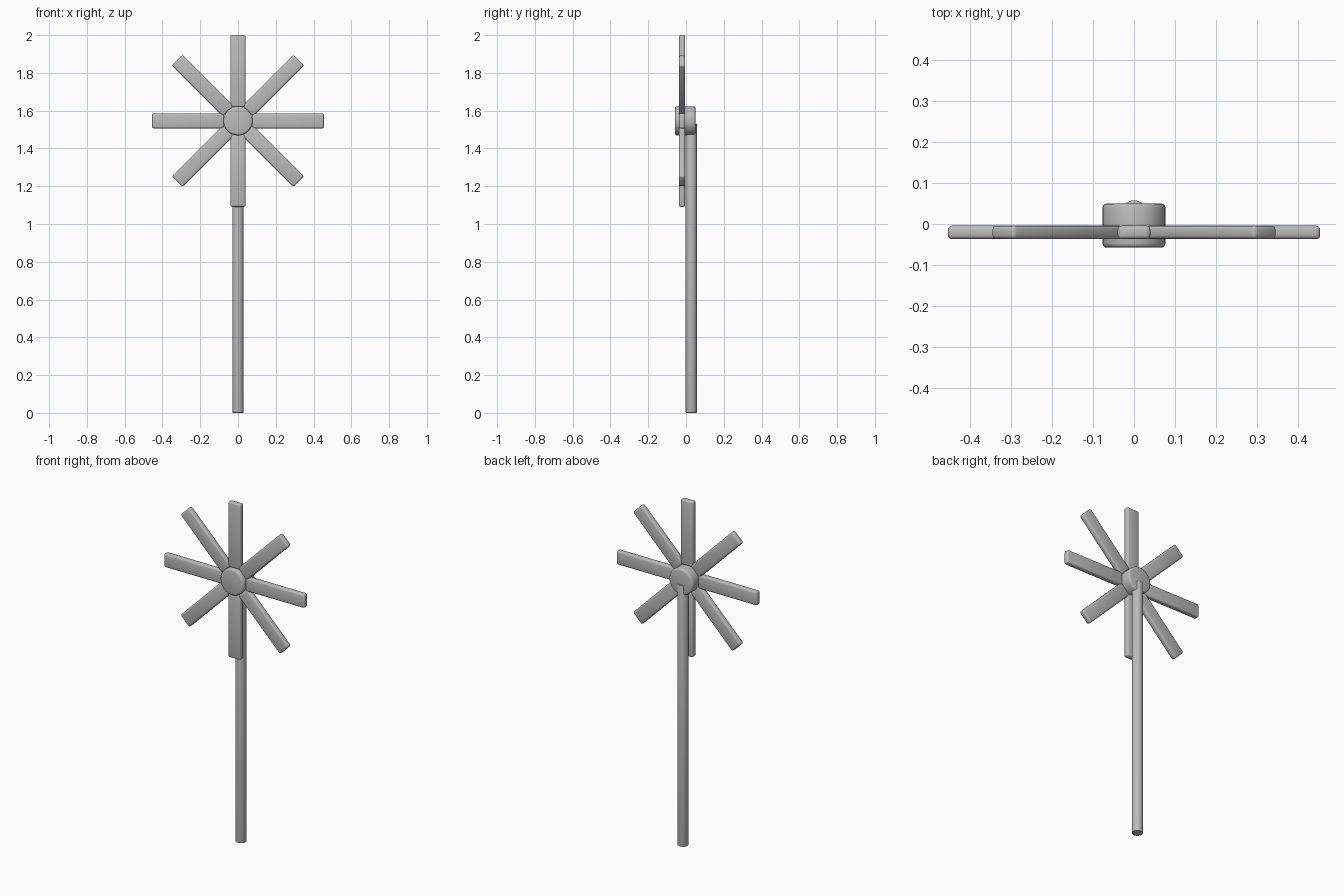
import bpy, math
from mathutils import Matrix, Vector

if "Cube" in bpy.data.objects:
    bpy.data.objects.remove(bpy.data.objects["Cube"])

HUB_Z = 1.546

grey = bpy.data.materials.new("light_grey")
grey.diffuse_color = (0.5, 0.5, 0.5, 1)
grey.use_nodes = True
grey.node_tree.nodes["Principled BSDF"].inputs["Base Color"].default_value = grey.diffuse_color


def finish(obj, name, bevel, segments=3):
    obj.name = name
    obj.data.materials.append(grey)
    if bevel:
        mod = obj.modifiers.new("rounded_edges", 'BEVEL')
        mod.width, mod.segments = bevel, segments
        mod.limit_method, mod.angle_limit = 'ANGLE', math.radians(40)
        bpy.ops.object.modifier_apply(modifier=mod.name)
    bpy.ops.object.shade_smooth_by_angle(angle=math.radians(35))
    return obj


def cylinder(name, radius, depth, location, rotation=(0, 0, 0), bevel=0):
    bpy.ops.mesh.primitive_cylinder_add(vertices=32, radius=radius, depth=depth,
                                        location=location, rotation=rotation)
    return finish(bpy.context.object, name, bevel)


# Pole behind the wheel
cylinder("pole", 0.03, 1.53, (0, 0.028, 0.765), bevel=0.003)

# Hub, a short drum facing the front
cylinder("hub", 0.077, 0.108, (0, -0.004, HUB_Z), (math.pi / 2, 0, 0), bevel=0.011)

# Eight flat blades around the hub
INNER, OUTER = 0.073, 0.455
for i in range(8):
    bpy.ops.mesh.primitive_cube_add(size=1)
    blade = bpy.context.object
    blade.data.transform(Matrix.Translation((0, 0, (INNER + OUTER) / 2))
                         @ Matrix.Diagonal((0.08, 0.033, OUTER - INNER, 1)))
    finish(blade, f"blade_{i + 1}", 0.01)
    blade.location = Vector((0, -0.0205, HUB_Z))
    blade.rotation_euler = (0, i * math.pi / 4, 0)
